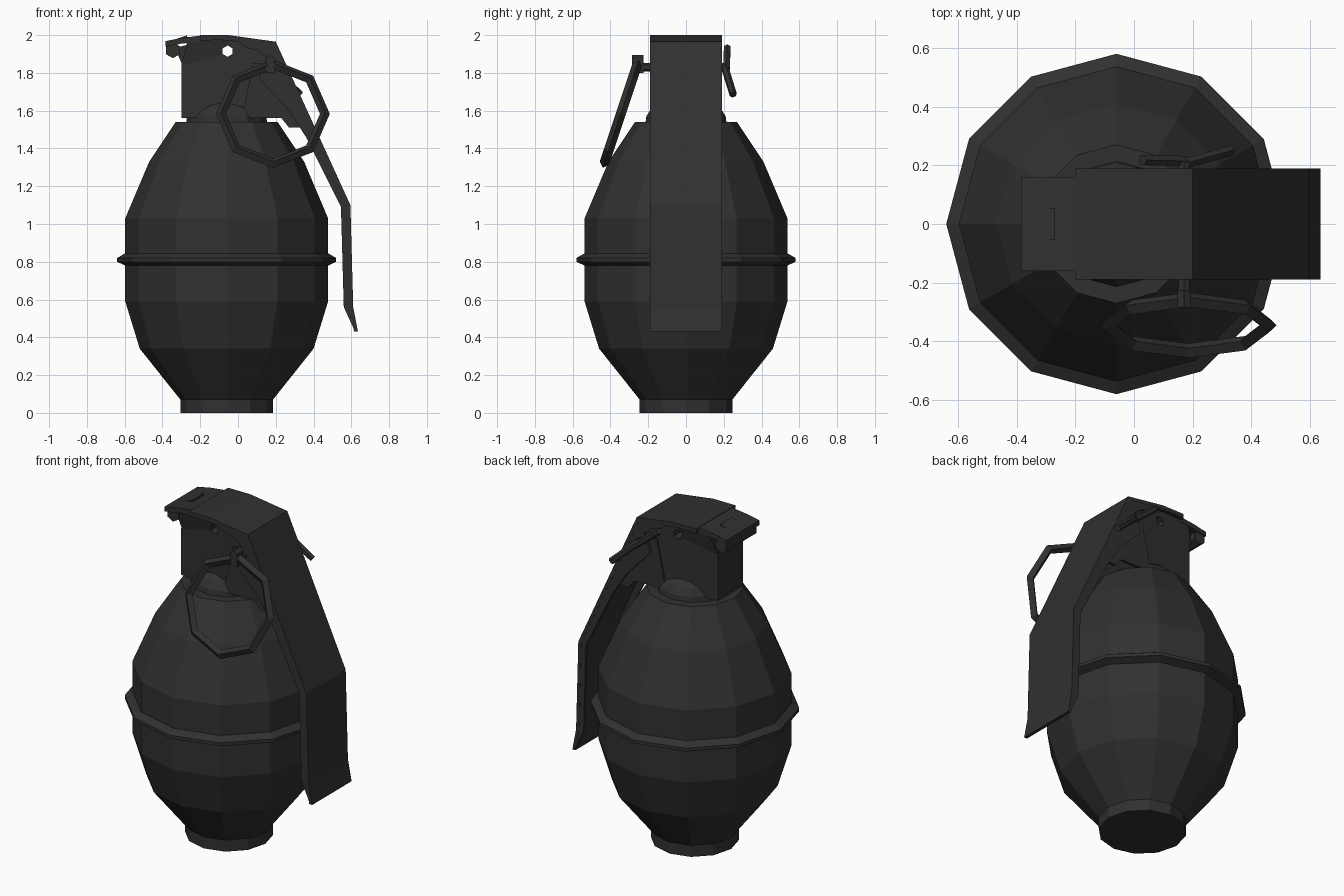
import bpy, bmesh, math
from mathutils import Vector, Matrix

cube = bpy.data.objects.get("Cube")
if cube:
    bpy.data.objects.remove(cube, do_unlink=True)

DARK = (0.03, 0.03, 0.03, 1)
mat = bpy.data.materials.new("dark_grey_metal")
mat.use_nodes = True
mat.diffuse_color = DARK
bsdf = mat.node_tree.nodes["Principled BSDF"]
bsdf.inputs["Base Color"].default_value = DARK
bsdf.inputs["Roughness"].default_value = 0.7


def finish(name, bm):
    bmesh.ops.recalc_face_normals(bm, faces=bm.faces[:])
    me = bpy.data.meshes.new(name)
    bm.to_mesh(me)
    bm.free()
    me.materials.append(mat)
    ob = bpy.data.objects.new(name, me)
    bpy.context.collection.objects.link(ob)
    return ob


def lathe(name, profile, cx, sides=12):
    """Closed solid of revolution around a vertical axis at x = cx."""
    bm = bmesh.new()
    rings = []
    for r, z in profile:
        rings.append([bm.verts.new((cx + r * math.cos(2 * math.pi * i / sides),
                                    r * math.sin(2 * math.pi * i / sides), z))
                      for i in range(sides)])
    for a, b in zip(rings, rings[1:]):
        for i in range(sides):
            j = (i + 1) % sides
            bm.faces.new((a[i], a[j], b[j], b[i]))
    bm.faces.new(rings[0])
    bm.faces.new(rings[-1])
    return finish(name, bm)


def prism(name, pts, y0, y1):
    """Side outline in x, z pushed from y0 to y1."""
    bm = bmesh.new()
    face = bm.faces.new([bm.verts.new((x, y0, z)) for x, z in pts])
    ext = bmesh.ops.extrude_face_region(bm, geom=[face])
    moved = [v for v in ext["geom"] if isinstance(v, bmesh.types.BMVert)]
    bmesh.ops.translate(bm, verts=moved, vec=(0, y1 - y0, 0))
    return finish(name, bm)


def rod(name, a, b, r, sides=6):
    a, b = Vector(a), Vector(b)
    d = b - a
    m = Matrix.Translation((a + b) / 2) @ d.to_track_quat('Z', 'Y').to_matrix().to_4x4()
    bm = bmesh.new()
    bmesh.ops.create_cone(bm, cap_ends=True, segments=sides, radius1=r, radius2=r,
                          depth=d.length, matrix=m)
    return finish(name, bm)


# Faceted body with base foot and waist band
CX = -0.06
lathe("body", [(0.245, 0), (0.245, 0.07), (0.46, 0.34), (0.537, 0.59),
               (0.537, 0.78), (0.58, 0.80), (0.58, 0.82), (0.537, 0.845),
               (0.537, 1.03), (0.41, 1.33), (0.27, 1.54)], CX)
lathe("neck_dome", [(0.215, 1.53), (0.21, 1.57), (0.185, 1.61), (0.11, 1.67)], CX)

# Fuze head with chamfered rear corners and a hole through it
head = prism("fuze_head", [(-0.3, 1.56), (0.1, 1.56), (0.2, 1.68), (0.24, 1.8),
                           (0.18, 1.94), (-0.05, 1.98), (-0.27, 1.98),
                           (-0.3, 1.84)], -0.16, 0.16)
for v in head.data.vertices:
    if v.co.x < -0.29:
        v.co.y *= 0.75
for v in head.data.vertices:
    if v.co.x < -0.26 and v.co.z > 1.9:
        v.co.x = -0.265
cutter = rod("hole_cutter", (-0.055, -0.4, 1.915), (-0.055, 0.4, 1.915), 0.03)
cutter.hide_render = True
cutter.hide_viewport = True
cutter.display_type = 'WIRE'


def cut_hole(ob):
    mod = ob.modifiers.new("hole", 'BOOLEAN')
    mod.operation = 'DIFFERENCE'
    mod.solver = 'EXACT'
    mod.object = cutter


cut_hole(head)

# Thin cheek plates of the head, with a hooked lower tab
for s, side in ((1, "left"), (-1, "right")):
    prism("head_cheek_" + side,
          [(0.02, 1.56), (0.23, 1.56), (0.27, 1.51), (0.33, 1.51), (0.32, 1.56),
           (0.26, 1.72), (0.2, 1.85), (0.08, 1.85)], s * 0.15, s * 0.168)

# Lever: bent top strip with thin side flanges
prism("lever_strip", [(-0.2, 2.0), (-0.05, 2.0), (0.2, 1.965), (0.595, 1.1),
                      (0.61, 0.56), (0.635, 0.43), (0.615, 0.43), (0.59, 0.56),
                      (0.575, 1.095), (0.185, 1.945), (-0.05, 1.98), (-0.2, 1.98)],
      -0.19, 0.19)
for s, side in ((1, "left"), (-1, "right")):
    prism("lever_flange_" + side,
          [(-0.2, 1.997), (-0.05, 1.997), (0.198, 1.963), (0.593, 1.1),
           (0.608, 0.56), (0.63, 0.44), (0.615, 0.44), (0.56, 0.56), (0.545, 1.09),
           (0.36, 1.46), (0.27, 1.6), (0.11, 1.77), (0.15, 1.88), (0.1, 1.92),
           (0.05, 1.93), (0.0, 1.965), (-0.1, 1.975), (-0.2, 1.97)],
          s * 0.172, s * 0.189)

# Rear hinge: narrow tongue, hooked lip, pin and centre tab
prism("hinge_tongue", [(-0.3, 1.985), (-0.2, 1.997), (-0.2, 1.965), (-0.3, 1.955)],
      -0.16, 0.16)
prism("hinge_lip", [(-0.385, 1.968), (-0.3, 1.985), (-0.3, 1.955), (-0.345, 1.945),
                    (-0.385, 1.94)], -0.16, 0.16)
prism("hinge_bracket", [(-0.35, 1.93), (-0.26, 1.95), (-0.26, 1.82), (-0.285, 1.82),
                        (-0.32, 1.9)], -0.12, 0.12)
rod("hinge_pin", (-0.345, -0.135, 1.92), (-0.345, 0.155, 1.92), 0.042)
prism("hinge_tab", [(-0.34, 1.975), (-0.27, 1.998), (-0.27, 1.98), (-0.34, 1.95)],
      -0.055, 0.055)

# Safety pin through the head, eye loop in front, split legs behind
rod("safety_pin", (0.17, -0.25, 1.83), (0.17, 0.215, 1.83), 0.022)
prism("pin_eye", [(0.148, 1.80), (0.192, 1.80), (0.192, 1.88), (0.17, 1.895),
                  (0.148, 1.88)], -0.285, -0.225)
rod("pin_leg_lower", (0.17, 0.205, 1.83), (0.33, 0.25, 1.685), 0.02)
rod("pin_leg_upper", (0.17, 0.215, 1.82), (0.03, 0.218, 1.935), 0.02)

# Eight-sided pull ring, leaning outward
bpy.ops.mesh.primitive_torus_add(major_segments=8, minor_segments=4,
                                 major_radius=0.275, minor_radius=0.026,
                                 location=(0.185, -0.345, 1.583),
                                 rotation=(math.radians(71.6), 0, 0))
ring = bpy.context.object
ring.name = "pull_ring"
ring.data.materials.append(mat)
for p in ring.data.polygons:
    p.use_smooth = False
